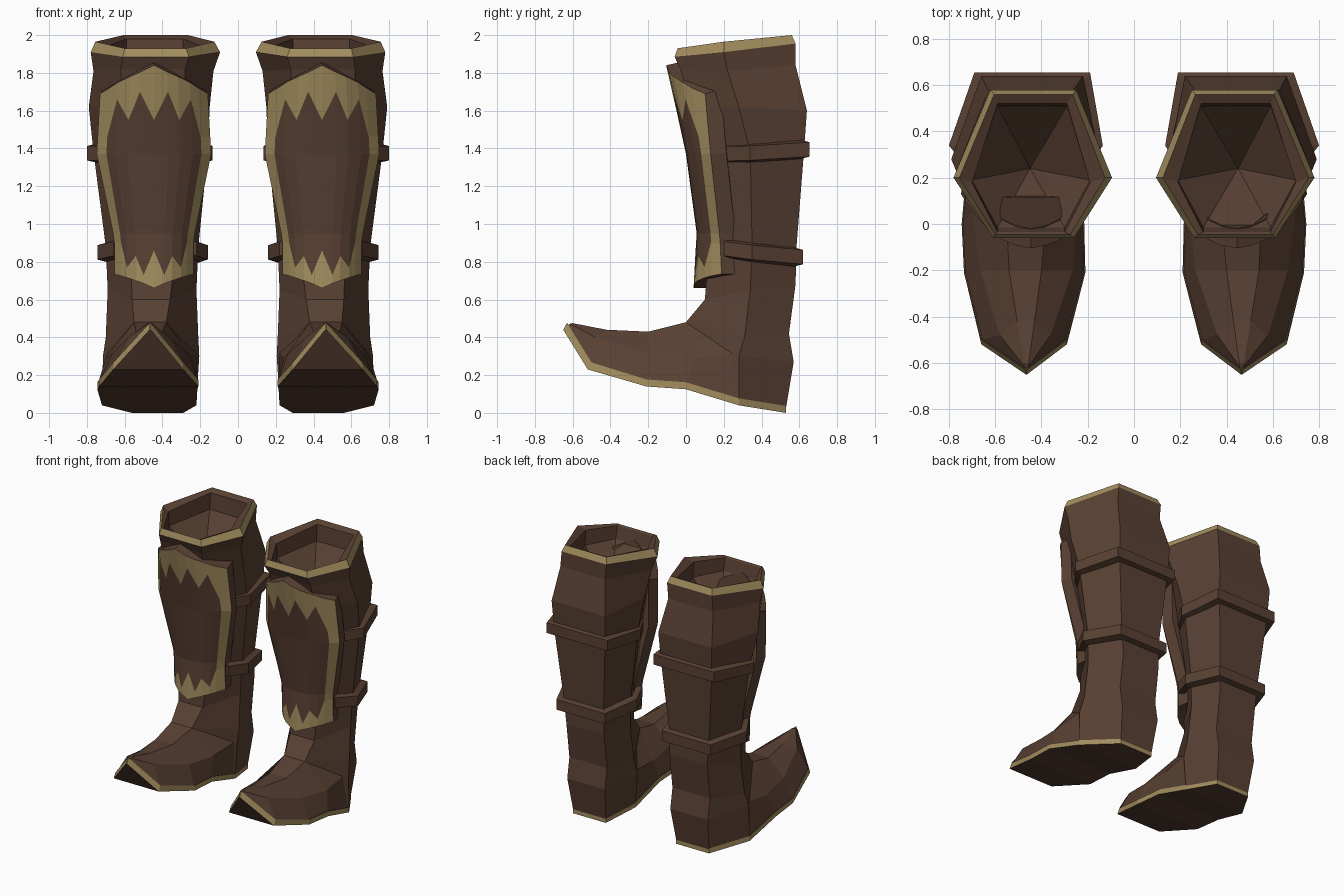
import bpy, bmesh

if "Cube" in bpy.data.objects:
    bpy.data.objects.remove(bpy.data.objects["Cube"])


def material(name, rgb):
    m = bpy.data.materials.new(name)
    m.diffuse_color = (*rgb, 1)
    m.use_nodes = True
    m.node_tree.nodes["Principled BSDF"].inputs["Base Color"].default_value = m.diffuse_color
    return m


LEATHER = material("brown leather", (0.100, 0.052, 0.033))
GOLD = material("dull gold", (0.372, 0.272, 0.115))


def finish(name, verts, faces, gold):
    """Flat-shaded part, mirrored to the other leg; gold = indices of gold faces."""
    bm = bmesh.new()
    vs = [bm.verts.new(v) for v in verts]
    for i, f in enumerate(faces):
        bm.faces.new([vs[k] for k in f]).material_index = int(i in gold)
    bmesh.ops.remove_doubles(bm, verts=bm.verts, dist=0.0005)
    bmesh.ops.recalc_face_normals(bm, faces=bm.faces)
    me = bpy.data.meshes.new(name)
    bm.to_mesh(me)
    bm.free()
    me.materials.append(LEATHER)
    me.materials.append(GOLD)
    ob = bpy.data.objects.new(name, me)
    bpy.context.collection.objects.link(ob)
    ob.modifiers.new("other_leg", 'MIRROR').use_mirror_merge = False
    return ob


def loft(name, rings, gold_bands=(), caps=True, closed=False):
    """Join equal rings with quads; bands listed in gold_bands become gold."""
    n, verts, faces, gold = len(rings[0]), [p for r in rings for p in r], [], set()
    count = len(rings)
    for i in range(count if closed else count - 1):
        a, b = i * n, (i + 1) % count * n
        for k in range(n):
            if i in gold_bands:
                gold.add(len(faces))
            faces.append((a + k, a + (k + 1) % n, b + (k + 1) % n, b + k))
    if caps and not closed:
        faces.append(tuple(range(n)))
        faces.append(tuple(range((count - 1) * n, count * n)))
    return finish(name, verts, faces, gold)


def hexagon(back, side, front):
    """Six points from three (x inner, x outer, y, z) pairs."""
    (a, b, yb, zb), (c, d, ys, zs), (e, f, yf, zf) = back, side, front
    return [(a, yb, zb), (b, yb, zb), (d, ys, zs), (f, yf, zf), (e, yf, zf), (c, ys, zs)]


# Shaft: hexagonal leg, gold rim and hollow opening
shaft = [
    hexagon((.29, .56, .53, .03), (.22, .72, .28, .07), (.35, .58, .02, .16)),
    hexagon((.27, .58, .57, .27), (.205, .715, .28, .30), (.38, .55, .02, .40)),
    hexagon((.27, .58, .545, .42), (.21, .70, .31, .40), (.38, .55, .0, .48)),
    hexagon((.27, .58, .58, .68), (.22, .69, .34, .65), (.36, .56, .10, .60)),
    hexagon((.27, .60, .585, .88), (.21, .70, .35, .88), (.33, .57, .12, .86)),
    hexagon((.23, .65, .625, 1.39), (.16, .765, .34, 1.38), (.29, .60, .08, 1.38)),
    hexagon((.22, .66, .64, 1.60), (.15, .79, .28, 1.62), (.28, .62, .03, 1.62)),
    hexagon((.26, .63, .58, 1.84), (.13, .765, .22, 1.81), (.28, .62, -.03, 1.82)),
    hexagon((.25, .62, .58, 1.955), (.095, .78, .20, 1.91), (.26, .61, -.06, 1.885)),
    hexagon((.265, .605, .56, 2.0), (.125, .755, .20, 1.965), (.275, .60, -.045, 1.93)),
    hexagon((.29, .59, .52, 1.98), (.19, .70, .18, 1.94), (.30, .59, -.035, 1.92)),
    hexagon((.29, .59, .51, 1.86), (.19, .70, .19, 1.83), (.30, .59, -.015, 1.83)),
    [(.45, .24, 1.56)] * 6,
]
n = len(shaft)
verts = [p for r in shaft for p in r[:6]][:(n - 1) * 6] + [shaft[-1][0]]
faces = [tuple(range(6))]
for i in range(n - 2):
    for k in range(6):
        j = (k + 1) % 6
        faces.append((i * 6 + k, i * 6 + j, i * 6 + 6 + j, i * 6 + 6 + k))
base = (n - 2) * 6
faces += [(base + k, base + (k + 1) % 6, base + 6) for k in range(6)]
finish("boot_shaft", verts, faces, set(range(1 + 8 * 6, 1 + 9 * 6)))


# Foot: cross-sections from inside the ankle to the upturned toe
def section(sole, crease, top):
    (a, b, ya, za), (c, d, yc, zc), (e, f, ye, ze) = sole, crease, top
    return [(b, ya, za), (d, yc, zc), (f, ye, ze), (e, ye, ze), (c, yc, zc), (a, ya, za)]


loft("foot_upper", [
    section((.225, .715, .28, .075), (.215, .69, .30, .32), (.38, .55, .22, .50)),
    section((.22, .74, .0, .16), (.24, .70, .05, .29), (.38, .55, .0, .48)),
    section((.215, .73, -.21, .175), (.265, .665, -.20, .315), (.40, .54, -.20, .43)),
    section((.295, .655, -.50, .265), (.36, .58, -.48, .40), (.43, .505, -.42, .44)),
    section((.46, .47, -.625, .465), (.455, .475, -.615, .472), (.455, .475, -.60, .475)),
])

# Sole: gold welt around a leather underside, pairs running heel to toe
stations = [(.29, .56, .53, 0), (.22, .72, .28, .04), (.215, .745, 0, .125),
            (.21, .735, -.21, .14), (.29, .66, -.52, .23), (.462, .468, -.65, .44)]
verts, faces, gold = [], [], set()
for a, b, y, z in stations:
    lift = .02 if y < -.4 else 0
    verts += [(a, y, z), (b, y, z), (b, y + lift, z + .037), (a, y + lift, z + .037)]
for i in range(len(stations) - 1):
    for k in range(4):
        if k in (1, 3):
            gold.add(len(faces))
        faces.append((i * 4 + k, i * 4 + (k + 1) % 4, i * 4 + 4 + (k + 1) % 4, i * 4 + 4 + k))
gold |= {len(faces), len(faces) + 1}
faces += [(0, 1, 2, 3), tuple(len(verts) - 4 + k for k in range(4))]
finish("sole", verts, faces, gold)


# Straps: square bands around the back of the shaft
def strap(name, outer, height, inset):
    def moved(grow, dz):
        pts = []
        for x, y, z in outer:
            pts.append((x + (.44 - x) * grow, y + (.33 - y) * grow, z + dz))
        return pts
    loft(name, [moved(inset, 0), moved(0, .012), moved(0, height - .012), moved(inset, height)],
         closed=True)


strap("upper_strap", hexagon((.19, .69, .655, 1.345), (.135, .80, .34, 1.325),
                             (.24, .65, .15, 1.32)), .10, .14)
strap("lower_strap", hexagon((.235, .635, .62, .775), (.16, .745, .35, .80),
                             (.22, .66, .20, .82)), .10, .16)


# Shin guard: columns across the front, with zigzag inlay at both ends
def lerp(table, z):
    if z <= table[0][0]:
        return table[0][1]
    for (z0, v0), (z1, v1) in zip(table, table[1:]):
        if z <= z1:
            return v0 + (v1 - v0) * (z - z0) / (z1 - z0)
    return table[-1][1]


WIDTH = [(.66, .205), (.74, .21), (.92, .21), (1.37, .303), (1.70, .285), (1.84, .27)]
MID_Y = [(.66, .04), (.85, .05), (1.0, .06), (1.37, .0), (1.6, -.05), (1.84, -.105)]
EDGE_Y = [(.70, .19), (.92, .18), (1.37, .13), (1.70, .10)]
# each column: fraction of half width, lower edge, lower inlay, upper inlay, upper edge
columns = [(0, .66, .86, 1.55, 1.84), (.26, .685, .73, 1.70, 1.805), (.46, .70, .83, 1.55, 1.78),
           (.68, .715, .77, 1.66, 1.75), (.83, .725, .90, 1.46, 1.72), (1, .735, .90, 1.46, 1.69)]
full = [(-t, *r) for t, *r in columns[:0:-1]] + columns


def guard_point(t, z):
    y0, y1 = lerp(MID_Y, z), lerp(EDGE_Y, z)
    return (.445 + t * lerp(WIDTH, z), y0 + (y1 - y0) * abs(t) ** 2.6, z)


verts, faces, gold = [], [], set()
for t, low, zig_low, zig_top, top in full:
    verts += [guard_point(t, z) for z in (low, zig_low, .95, 1.37, zig_top, top)]
last = len(full) - 1
for c in range(last):
    for r in range(5):
        if c in (0, last - 1) or r in (0, 4):
            gold.add(len(faces))
        faces.append((c * 6 + r, c * 6 + 6 + r, c * 6 + 7 + r, c * 6 + 1 + r))
# leather edge returning to the shaft, closed behind
loop = ([c * 6 for c in range(last)] + [last * 6 + r for r in range(5)]
        + [c * 6 + 5 for c in range(last, 0, -1)] + [r for r in range(5, 0, -1)])
start = len(verts)
for i in loop:
    x, y, z = verts[i]
    verts.append((x + (.445 - x) * .06, y + .085, z + (.02 if z > 1.6 else 0)))
m = len(loop)
for k in range(m):
    j = (k + 1) % m
    faces.append((loop[k], loop[j], start + j, start + k))
faces.append(tuple(range(start, start + m)))
finish("shin_guard", verts, faces, gold)
